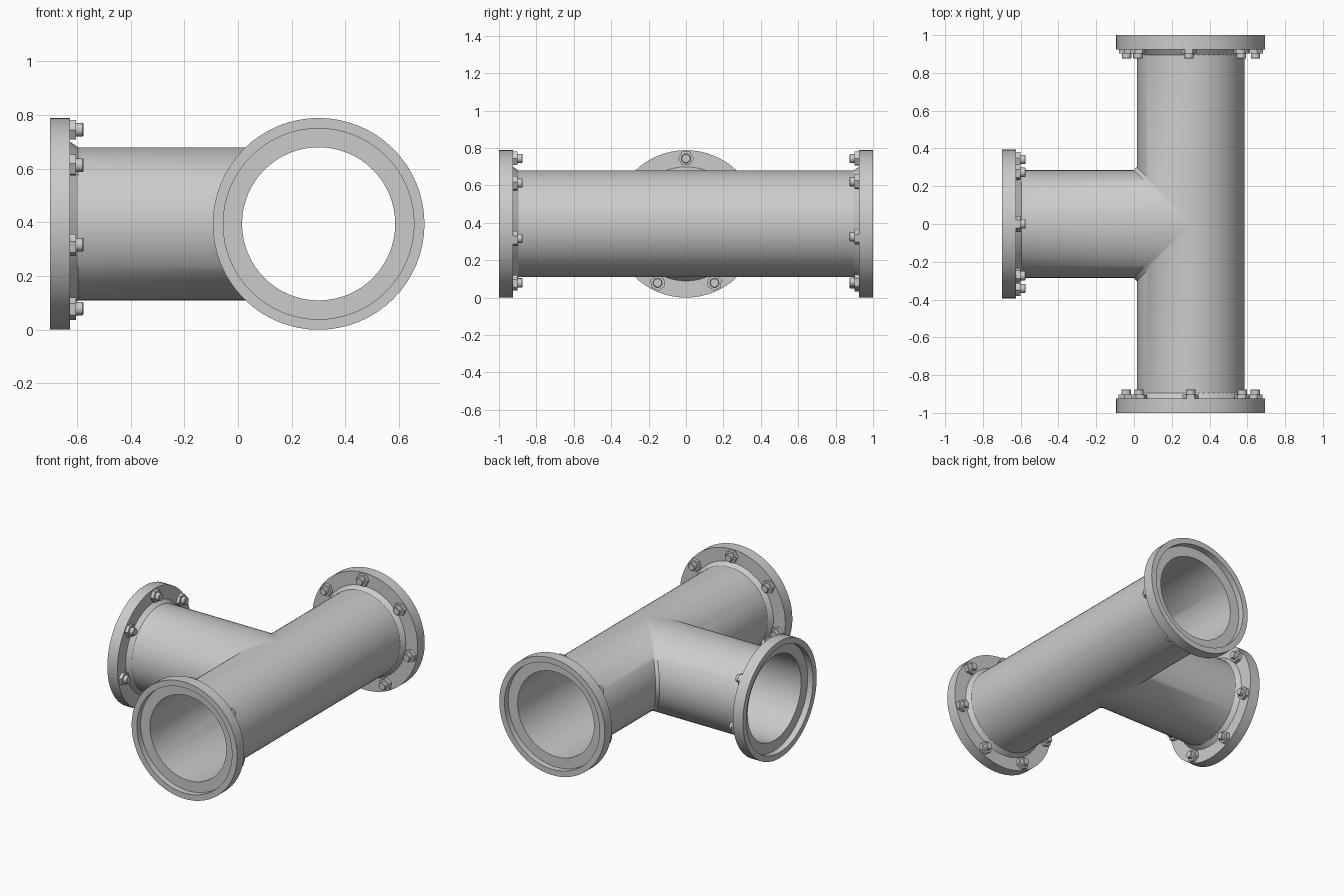
import bpy, bmesh
from math import sin, cos, pi, radians
from mathutils import Matrix, Vector

if "Cube" in bpy.data.objects:
    bpy.data.objects.remove(bpy.data.objects["Cube"])

CENTRE = Vector((0.3, 0, 0.394))   # crossing point of the two pipe axes
R, SEG, CHAMFER, PIPE_END = 0.285, 64, 0.018, 0.96


def finish(bm, name, matrix):
    bmesh.ops.remove_doubles(bm, verts=bm.verts, dist=1e-5)
    bmesh.ops.recalc_face_normals(bm, faces=bm.faces)
    me = bpy.data.meshes.new(name)
    bm.to_mesh(me)
    bm.free()
    me.shade_smooth()
    me.set_sharp_from_angle(angle=radians(32))
    ob = bpy.data.objects.new(name, me)
    ob.matrix_world = matrix
    bpy.context.collection.objects.link(ob)
    return ob


def skin(bm, rows):
    """Quads between consecutive rows of points."""
    rows = [[bm.verts.new(p) for p in row] for row in rows]
    for a, b in zip(rows, rows[1:]):
        for i in range(len(a) - 1):
            bm.faces.new((a[i], a[i + 1], b[i + 1], b[i]))


def lathe(name, profile, matrix, seg=SEG):
    bm = bmesh.new()
    angles = [2 * pi * i / seg for i in range(seg + 1)]
    skin(bm, [[(r * cos(a), r * sin(a), z) for r, z in profile] for a in angles])
    return finish(bm, name, matrix)


# Tee pipe: thin shell, mitred where the branch meets, with a small chamfered seam
bm = bmesh.new()
half = [pi * (i / (SEG // 2) - 0.5) for i in range(SEG // 2 + 1)]
for s in (1, -1):
    rows = []
    for t in half:
        c, z = cos(t), R * sin(t)
        rows.append([(-R * c, s * PIPE_END, z), (-R * c, s * (R + CHAMFER) * c, z),
                     (-(R + CHAMFER) * c, s * R * c, z), (-PIPE_END, s * R * c, z)])
    skin(bm, rows)
skin(bm, [[(R * cos(t), y, R * sin(t)) for y in (-PIPE_END, 0, PIPE_END)] for t in half])
finish(bm, "tee_pipe", Matrix.Translation(CENTRE))

# Flange section: weld collar, back face, rim, recessed front
FLANGE = [(R, 0.895), (0.292, 0.905), (0.305, 0.925), (0.394, 0.925), (0.394, 1.0),
          (0.355, 1.0), (0.355, 0.96), (R, 0.96)]
NUT = [(0, 0.93), (0.042, 0.93), (0.042, 0.902), (0, 0.902)]
STUD = [(0.025, 0.91), (0.025, 0.878), (0.022, 0.875), (0, 0.875)]

# Three identical ports: flange with seven nuts and studs on its back
for label, out, twist in (("front", (0, -1, 0), 0), ("back", (0, 1, 0), 1.5),
                          ("branch", (-1, 0, 0), 0)):
    z, y = Vector(out), Vector((0, 0, 1))
    rot = Matrix((y.cross(z), y, z)).transposed().to_4x4()
    port = Matrix.Translation(CENTRE) @ rot
    lathe(label + "_flange", FLANGE, port)
    for i in range(7):
        turn = Matrix.Rotation(2 * pi * i / 7 - radians(twist), 4, 'Z')
        place = port @ turn @ Matrix.Translation((0, 0.35, 0))
        lathe(f"{label}_nut_{i + 1}", NUT, place, 6)
        lathe(f"{label}_stud_{i + 1}", STUD, place, 16)
